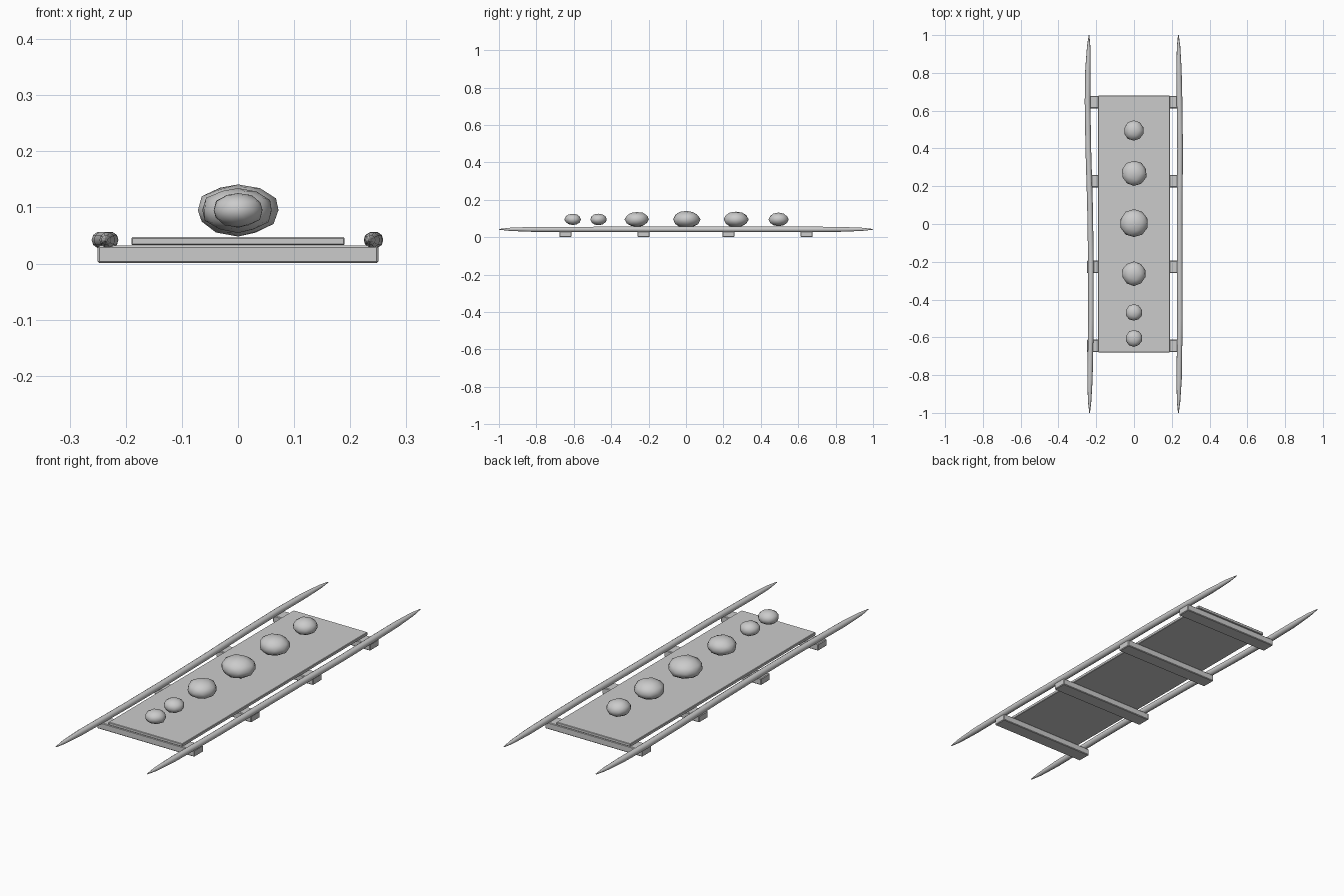
import bpy, bmesh, math, random
from mathutils import Vector

if "Cube" in bpy.data.objects:
    bpy.data.objects.remove(bpy.data.objects["Cube"])

random.seed(4)


def finish(bm, name, smooth=None):
    mesh = bpy.data.meshes.new(name)
    bmesh.ops.recalc_face_normals(bm, faces=bm.faces)
    bm.to_mesh(mesh)
    bm.free()
    ob = bpy.data.objects.new(name, mesh)
    bpy.context.collection.objects.link(ob)
    if smooth:
        bpy.ops.object.select_all(action='DESELECT')
        ob.select_set(True)
        bpy.context.view_layer.objects.active = ob
        bpy.ops.object.shade_smooth_by_angle(angle=math.radians(smooth))
    return ob


def box(name, centre, size, bevel):
    bm = bmesh.new()
    bmesh.ops.create_cube(bm, size=1)
    for v in bm.verts:
        v.co = Vector(c + s * p for c, s, p in zip(centre, size, v.co))
    ob = finish(bm, name)
    mod = ob.modifiers.new("edge_bevel", 'BEVEL')
    mod.width = bevel
    mod.segments = 1
    return ob


def pole(name, stations, sides=10):
    """Tapered, slightly bent pole through (y, x, radius) stations."""
    bm = bmesh.new()
    rings = []
    for y, x, r in stations:
        rings.append([bm.verts.new((x + r * math.cos(a), y, 0.042 + r * math.sin(a)))
                      for a in (2 * math.pi * i / sides for i in range(sides))])
    for a, b in zip(rings, rings[1:]):
        for i in range(sides):
            j = (i + 1) % sides
            bm.faces.new((a[i], a[j], b[j], b[i]))
    bm.faces.new(rings[0])
    bm.faces.new(rings[-1])
    return finish(bm, name, 40)


def stone(name, y, rx, rz):
    """Flattened, slightly uneven ball above the bed."""
    bm = bmesh.new()
    bmesh.ops.create_icosphere(bm, subdivisions=2, radius=1)
    for v in bm.verts:
        k = random.uniform(0.96, 1.03)
        v.co = Vector((v.co.x * rx * k, y + v.co.y * rx * k, 0.095 + v.co.z * rz * k))
    return finish(bm, name, 60)


# Bed board
box("bed_board", (0, 0, 0.04), (0.38, 1.36, 0.014), 0.002)

# Cross bars underneath
for i, y in enumerate((-0.645, -0.227, 0.227, 0.645)):
    box(f"cross_bar_{i + 1}", (0, y, 0.0165), (0.50, 0.065, 0.031), 0.003)

# Side poles with pointed ends
pole("left_pole", [(-1.0, -0.235, 0.002), (-0.94, -0.235, 0.009), (-0.82, -0.233, 0.014),
                   (-0.5, -0.228, 0.0145), (-0.2, -0.228, 0.015), (0.1, -0.233, 0.015),
                   (0.4, -0.242, 0.015), (0.65, -0.246, 0.015), (0.82, -0.244, 0.014),
                   (0.94, -0.24, 0.009), (1.0, -0.238, 0.002)])
pole("right_pole", [(-1.0, 0.235, 0.002), (-0.94, 0.236, 0.009), (-0.82, 0.239, 0.014),
                    (-0.5, 0.243, 0.0145), (-0.2, 0.242, 0.015), (0.1, 0.242, 0.015),
                    (0.4, 0.244, 0.015), (0.65, 0.241, 0.015), (0.82, 0.238, 0.014),
                    (0.94, 0.236, 0.009), (1.0, 0.235, 0.002)])

# Row of stones
for i, (y, rx, rz) in enumerate([(-0.605, 0.045, 0.031), (-0.468, 0.045, 0.031),
                                 (-0.263, 0.065, 0.041), (0.004, 0.074, 0.046),
                                 (0.268, 0.067, 0.043), (0.495, 0.054, 0.036)]):
    stone(f"stone_{i + 1}", y, rx, rz)
